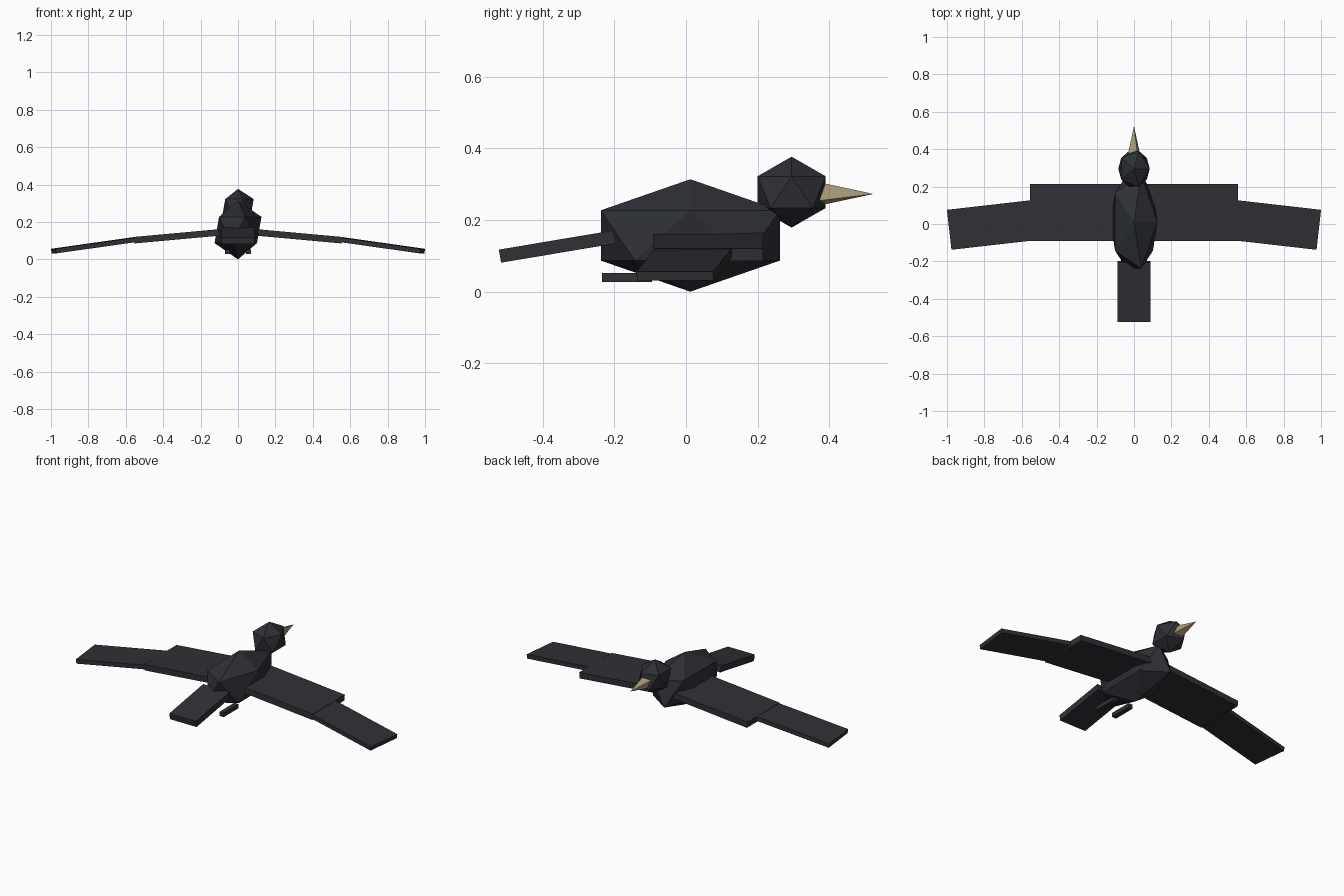
import bpy
import bmesh
from math import radians
from mathutils import Matrix, Vector, Euler

cube = bpy.data.objects.get("Cube")
if cube:
    bpy.data.objects.remove(cube, do_unlink=True)


def material(name, rgb):
    mat = bpy.data.materials.new(name)
    mat.use_nodes = True
    mat.diffuse_color = (*rgb, 1)
    bsdf = next(n for n in mat.node_tree.nodes if n.type == 'BSDF_PRINCIPLED')
    bsdf.inputs["Base Color"].default_value = (*rgb, 1)
    return mat


body_black = material("body black", (0.027, 0.029, 0.036))
wing_black = material("wing black", (0.030, 0.029, 0.037))
beak_tan = material("beak tan", (0.40, 0.33, 0.19))


def add_part(name, bm, mat, location, rotation=(0, 0, 0)):
    """Turn a bmesh into a flat shaded object."""
    mesh = bpy.data.meshes.new(name)
    bm.to_mesh(mesh)
    bm.free()
    mesh.materials.append(mat)
    obj = bpy.data.objects.new(name, mesh)
    obj.location = location
    obj.rotation_euler = Euler([radians(a) for a in rotation])
    bpy.context.scene.collection.objects.link(obj)
    return obj


def ball(name, radii, location):
    bm = bmesh.new()
    bmesh.ops.create_icosphere(bm, subdivisions=1, radius=1)
    bmesh.ops.scale(bm, vec=Vector(radii), verts=bm.verts)
    return add_part(name, bm, body_black, location)


def box(name, size, location, rotation=(0, 0, 0)):
    bm = bmesh.new()
    bmesh.ops.create_cube(bm, size=1)
    bmesh.ops.scale(bm, vec=Vector(size), verts=bm.verts)
    return add_part(name, bm, wing_black, location, rotation)


# Body and head
ball("body", (0.14, 0.294, 0.157), (0, 0.012, 0.157))
ball("head", (0.094, 0.112, 0.099), (0, 0.295, 0.278))

# Four-sided beak pointing forward
bm = bmesh.new()
bmesh.ops.create_cone(bm, cap_ends=True, segments=4, radius1=0.037,
                      radius2=0, depth=0.15)
bmesh.ops.remove_doubles(bm, verts=bm.verts, dist=0.0001)
add_part("beak", bm, beak_tan, (0, 0.449, 0.273), (-90, 30, 0))

# Tail, drooping toward the back
box("tail", (0.176, 0.324, 0.037), (0, -0.36, 0.126), (9.5, 0, 0))

# Wings and feet, mirrored
for side, s in (("left", 1), ("right", -1)):
    box(f"{side}_inner_wing", (0.497, 0.305, 0.035),
        (s * 0.307, 0.062, 0.125), (0, s * 5.2, 0))
    box(f"{side}_outer_wing", (0.46, 0.215, 0.025),
        (s * 0.76, -0.005, 0.076), (0, s * 8, s * -6.5))
    box(f"{side}_foot", (0.028, 0.14, 0.025), (s * 0.056, -0.165, 0.04))
